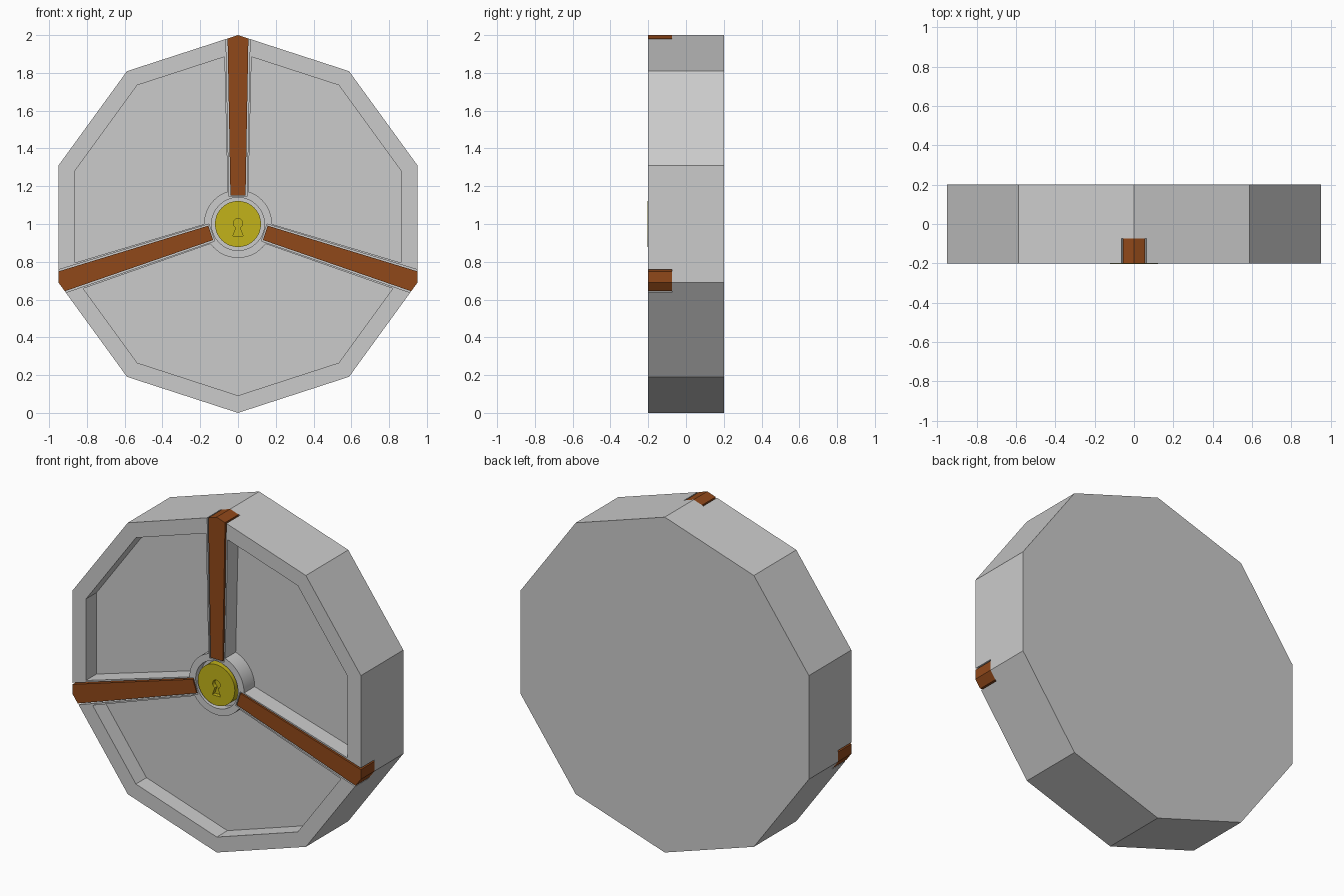
import bpy, bmesh
from math import sin, cos, tan, radians, pi

if "Cube" in bpy.data.objects:
    bpy.data.objects.remove(bpy.data.objects["Cube"])

CZ = 1.0                        # height of the wheel centre
SPOKES = (90, -18, -162)        # spoke directions in degrees


def material(name, rgb):
    m = bpy.data.materials.new(name)
    m.diffuse_color = (*rgb, 1)
    m.use_nodes = True
    m.node_tree.nodes["Principled BSDF"].inputs["Base Color"].default_value = m.diffuse_color
    return m


def prism(name, pts, y0, y1, mat=None):
    """Extrude an outline (x, z about the wheel centre) from y0 to y1."""
    bm = bmesh.new()
    face = bm.faces.new([bm.verts.new((x, y0, z + CZ)) for x, z in pts])
    ext = bmesh.ops.extrude_face_region(bm, geom=[face])
    for v in ext["geom"]:
        if isinstance(v, bmesh.types.BMVert):
            v.co.y = y1
    bmesh.ops.recalc_face_normals(bm, faces=bm.faces)
    me = bpy.data.meshes.new(name)
    bm.to_mesh(me)
    bm.free()
    ob = bpy.data.objects.new(name, me)
    bpy.context.collection.objects.link(ob)
    if mat:
        me.materials.append(mat)
    return ob


def polar(r, deg):
    return (r * cos(radians(deg)), r * sin(radians(deg)))


def circle(r, n, start=90):
    return [polar(r, start + 360 * i / n) for i in range(n)]


def local(deg, along, side):
    """Point given along a spoke direction and counter-clockwise to its side."""
    c, s = cos(radians(deg)), sin(radians(deg))
    return (along * c - side * s, along * s + side * c)


def cut(target, cutter):
    cutter.hide_render = True
    m = target.modifiers.new("cut", "BOOLEAN")
    m.operation, m.solver, m.object = "DIFFERENCE", "EXACT", cutter
    bpy.context.view_layer.objects.active = target
    bpy.ops.object.modifier_apply(modifier=m.name)
    bpy.data.objects.remove(cutter, do_unlink=True)


def smooth(ob):
    bpy.ops.object.select_all(action="DESELECT")
    ob.select_set(True)
    bpy.context.view_layer.objects.active = ob
    bpy.ops.object.shade_smooth_by_angle(angle=radians(25))


wood = material("wood", (0.28, 0.065, 0.01))
gold = material("gold", (0.54, 0.45, 0.01))

# ten-sided body
body = prism("body", circle(1, 10), -0.2, 0.2)

# three recessed panels between the spokes, with a rounded hub corner
RIM, HUB = 0.908, 0.18
for a, b in ((-18, 90), (90, 198), (198, 342)):
    steps = round((b - a) / 36)
    outer = [polar(RIM, a + 36 * i) for i in range(1, steps)]
    end = RIM - 0.072 * tan(pi / 10)
    near = HUB * cos(radians(17.8))
    arc = [polar(HUB, b - 17.8 - (b - a - 35.6) * i / 14) for i in range(1, 14)]
    pts = ([local(a, near, 0.055), local(a, end, 0.072)] + outer +
           [local(b, end, -0.072), local(b, near, -0.055)] + arc)
    cut(body, prism("panel_cutter", pts, -0.3, -0.1))

# grooves holding the wooden bars, and the round lock seat
for d in SPOKES:
    pts = [local(d, 0.146, -0.047), local(d, 1.1, -0.066),
           local(d, 1.1, 0.066), local(d, 0.146, 0.047)]
    cut(body, prism("groove_cutter", pts, -0.3, -0.073))
cut(body, prism("seat_cutter", circle(0.14, 32), -0.3, -0.15))
smooth(body)

# wooden bars, pointed to follow the outer corner
tip = 1 - 0.055 * tan(pi / 10)
for i, d in enumerate(SPOKES):
    pts = [local(d, 0.152, -0.04), local(d, tip, -0.055), local(d, 1, 0),
           local(d, tip, 0.055), local(d, 0.152, 0.04)]
    prism(f"wooden_bar_{i + 1}", pts, -0.201, -0.073, wood)

# lock disc with sunken keyhole
lock = prism("lock_disc", circle(0.122, 32), -0.204, -0.148, gold)
cx = [polar(0.025, -66 + 312 * i / 14) for i in range(15)]
keyhole = [(x, z + 0.004) for x, z in cx] + [(-0.027, -0.064), (0.027, -0.064)]
cut(lock, prism("keyhole_cutter", keyhole, -0.3, -0.18, gold))
smooth(lock)
